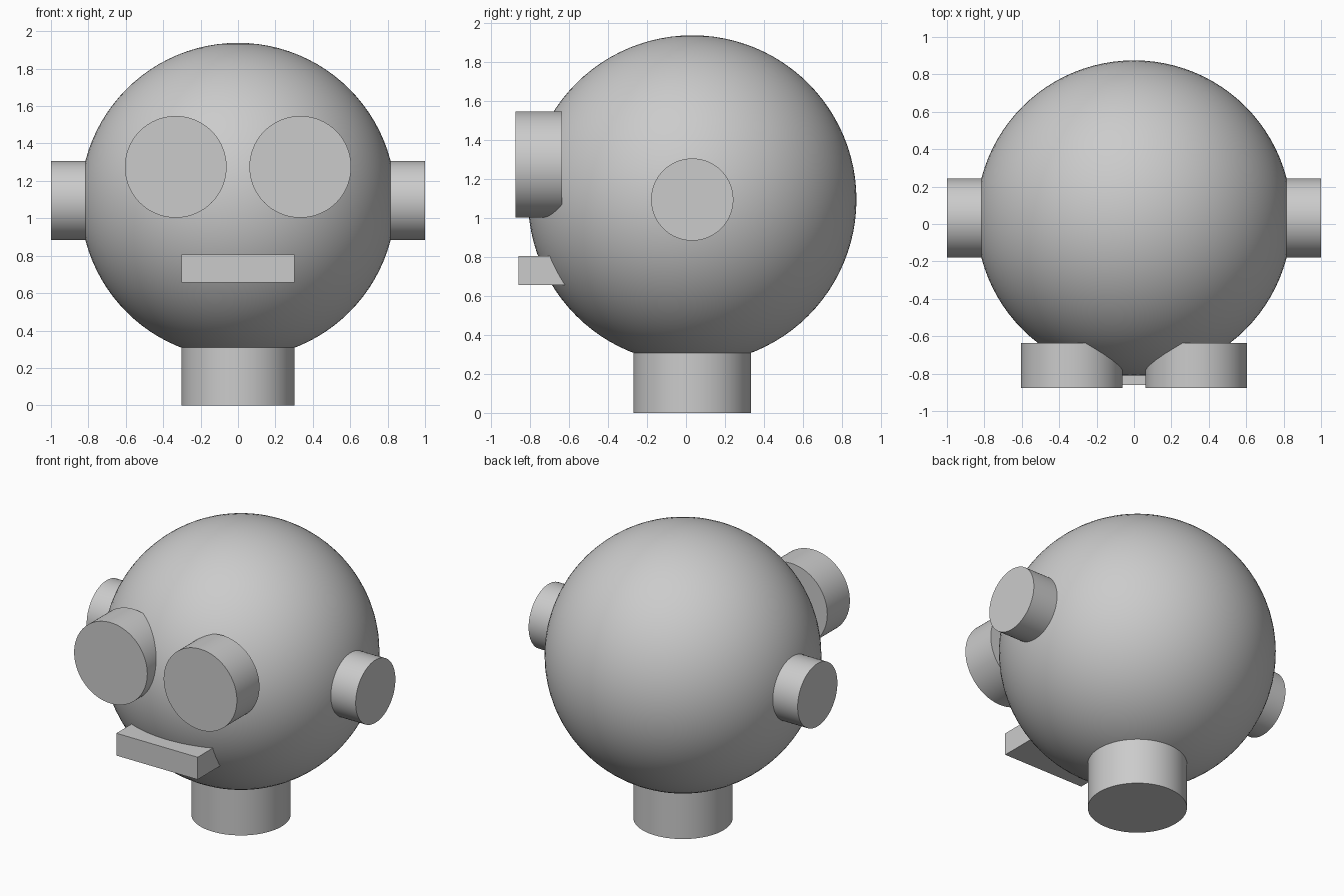
import bpy
import math

cube = bpy.data.objects.get("Cube")
if cube:
    bpy.data.objects.remove(cube, do_unlink=True)

GREY = (0.6, 0.6, 0.6, 1.0)
grey = bpy.data.materials.new("light_grey")
grey.use_nodes = True
grey.diffuse_color = GREY
grey.node_tree.nodes["Principled BSDF"].inputs["Base Color"].default_value = GREY

# Shared centre and size of the head
CY, CZ, R = 0.032, 1.095, 0.843


def finish(name, smooth=True):
    obj = bpy.context.object
    obj.name = name
    obj.data.materials.append(grey)
    if smooth:
        bpy.ops.object.shade_smooth_by_angle(angle=math.radians(30))
    return obj


def cylinder(name, radius, start, end, axis, centre):
    """Capped cylinder running from start to end along one axis."""
    loc = list(centre)
    loc[axis] = (start + end) / 2
    turn = [(0, math.pi / 2, 0), (math.pi / 2, 0, 0), (0, 0, 0)][axis]
    bpy.ops.mesh.primitive_cylinder_add(vertices=96, radius=radius, depth=abs(end - start),
                                        location=loc, rotation=turn)
    return finish(name)


# Head
bpy.ops.mesh.primitive_uv_sphere_add(segments=96, ring_count=48, radius=R, location=(0, CY, CZ))
finish("head")

# Neck, ending just inside the head
cylinder("neck", 0.302, 0, 0.34, 2, (0, CY, 0))

# Ears and eyes on both sides
for side, s in (("left", 1), ("right", -1)):
    cylinder(side + "_ear", 0.211, s * 0.72, s * 1.0, 0, (0, CY, CZ))
    cylinder(side + "_eye", 0.272, -0.876, -0.636, 1, (s * 0.333, 0, 1.275))

# Mouth bar, sunk into the face
bpy.ops.mesh.primitive_cube_add(size=1, location=(0, -0.74, 0.731))
bpy.context.object.scale = (0.604, 0.24, 0.15)
bpy.ops.object.transform_apply(location=False, rotation=False, scale=True)
finish("mouth", smooth=False)
